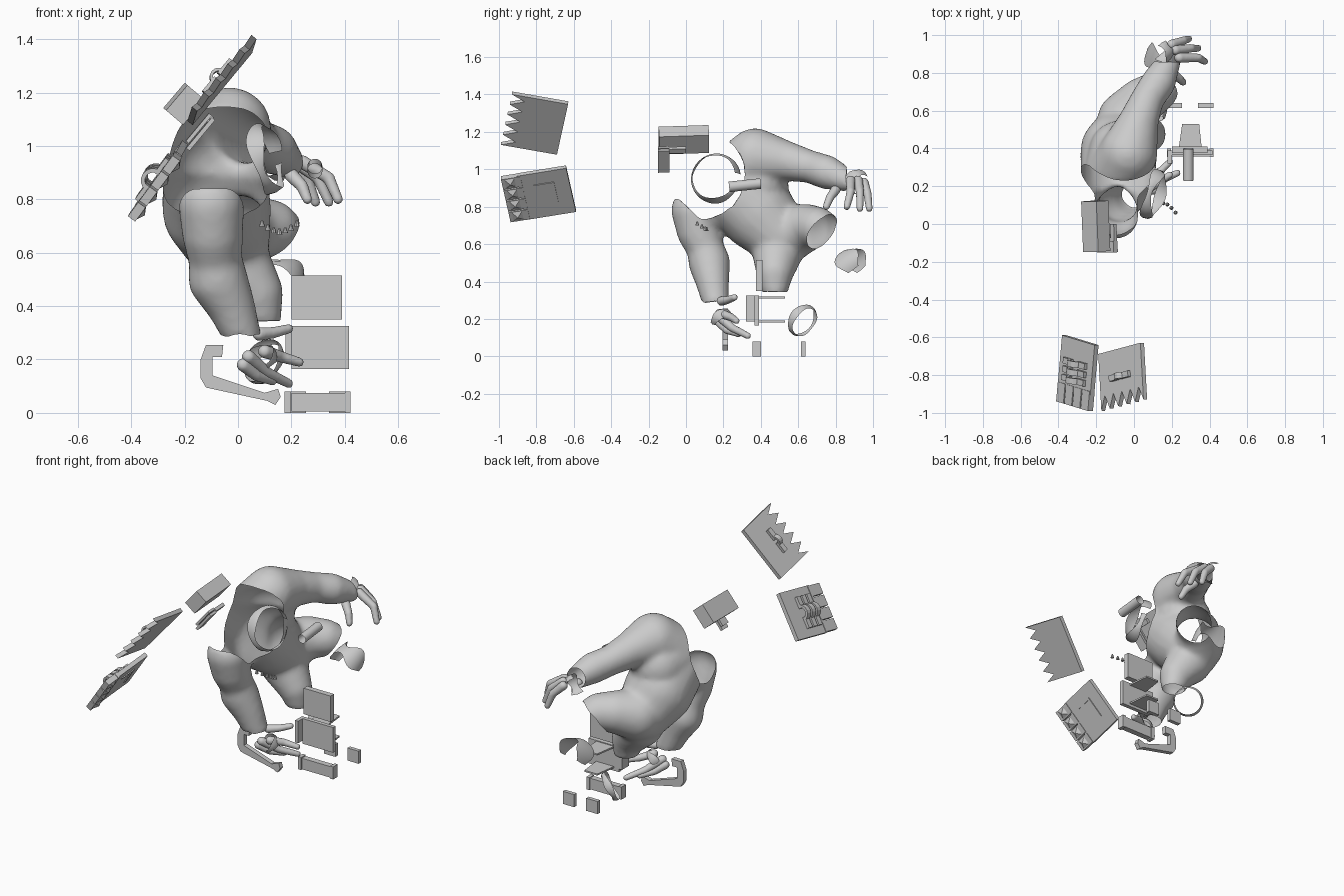
import bpy, bmesh, math
from mathutils import Vector, Matrix

if "Cube" in bpy.data.objects:
    bpy.data.objects.remove(bpy.data.objects["Cube"])

grey = bpy.data.materials.new("plain grey")
grey.diffuse_color = (0.6, 0.6, 0.6, 1)
grey.use_nodes = True
grey.node_tree.nodes["Principled BSDF"].inputs["Base Color"].default_value = grey.diffuse_color


def finish(name, bm, angle=None):
    bmesh.ops.recalc_face_normals(bm, faces=bm.faces)
    me = bpy.data.meshes.new(name)
    bm.to_mesh(me)
    bm.free()
    me.materials.append(grey)
    ob = bpy.data.objects.new(name, me)
    bpy.context.collection.objects.link(ob)
    if angle:
        bpy.ops.object.select_all(action='DESELECT')
        ob.select_set(True)
        bpy.context.view_layer.objects.active = ob
        bpy.ops.object.shade_smooth_by_angle(angle=math.radians(angle))
    return ob


def frame(o, u, v):
    """Matrix with x along u, y along v, z along their normal."""
    u = Vector(u).normalized()
    n = u.cross(Vector(v)).normalized()
    w = n.cross(u)
    m = Matrix((u, w, n)).transposed().to_4x4()
    m.translation = Vector(o)
    return m


def add_box(bm, lo, hi, m=Matrix()):
    lo, hi = Vector(lo), Vector(hi)
    t = Matrix.Translation((lo + hi) / 2) @ Matrix.Diagonal((*(hi - lo), 1))
    bmesh.ops.create_cube(bm, size=1, matrix=m @ t)


def box(name, lo, hi):
    bm = bmesh.new()
    add_box(bm, lo, hi)
    finish(name, bm)


def add_prism(bm, pts, m, a, b):
    lo = [bm.verts.new(m @ Vector((x, y, a))) for x, y in pts]
    hi = [bm.verts.new(m @ Vector((x, y, b))) for x, y in pts]
    n = len(pts)
    bm.faces.new(lo[::-1])
    bm.faces.new(hi)
    for i in range(n):
        bm.faces.new((lo[i], lo[(i + 1) % n], hi[(i + 1) % n], hi[i]))


def blob(name, chains, cut=None, voxel=0.016, smooth=7):
    """Fused muscle shape from tapered chains, then opened by a cut rule."""
    bm = bmesh.new()
    for ch in chains:
        for a, b in zip(ch, ch[1:]):
            for i in range(9):
                p = Vector(a).lerp(Vector(b), i / 8)
                bmesh.ops.create_icosphere(bm, subdivisions=3, radius=p[3],
                                           matrix=Matrix.Translation(p[:3]))
    ob = finish("temp", bm)
    r = ob.modifiers.new("fuse", 'REMESH')
    r.mode, r.voxel_size = 'VOXEL', voxel
    s = ob.modifiers.new("soft", 'SMOOTH')
    s.iterations, s.factor = smooth, 0.5
    dg = bpy.context.evaluated_depsgraph_get()
    me = bpy.data.meshes.new_from_object(ob.evaluated_get(dg))
    bpy.data.objects.remove(ob)
    bm = bmesh.new()
    bm.from_mesh(me)
    if cut:
        gone = [f for f in bm.faces if cut(f.calc_center_median())]
        bmesh.ops.delete(bm, geom=gone, context='FACES')
        # even out the rims of the openings
        for _ in range(5):
            new = {}
            for v in bm.verts:
                near = [e.other_vert(v).co for e in v.link_edges if e.is_boundary]
                if len(near) == 2:
                    new[v] = v.co * 0.5 + (near[0] + near[1]) * 0.25
            for v, co in new.items():
                v.co = co
    return finish(name, bm, 70)


def band(name, c, axis, r0, r1, h, start=0, arc=360, wave=0.0, sq=1.0):
    """Thin open band around an axis."""
    m = Vector(axis).to_track_quat('Z', 'Y').to_matrix().to_4x4()
    m.translation = Vector(c)
    bm, n, rows = bmesh.new(), 32, []
    for i in range(n + 1):
        t = math.radians(start + arc * i / n)
        k = h / 2 * (1 + wave * math.sin(3 * t))
        rows.append([bm.verts.new(m @ Vector((r * math.cos(t), sq * r * math.sin(t), z)))
                     for r, z in ((r0, -k), ((r0 + r1) / 2 + 0.006, 0), (r1, k))])
    for a, b in zip(rows, rows[1:]):
        for j in range(2):
            bm.faces.new((a[j], a[j + 1], b[j + 1], b[j]))
    bmesh.ops.remove_doubles(bm, verts=bm.verts, dist=0.0005)
    finish(name, bm, 60)


# Body with both arms and leg stubs, open at neck, wrists and thighs
def body_cut(p):
    if p.y > 0.08 and (p.y - 0.08) ** 2 + (p.z - 0.97) ** 2 < 0.235 ** 2:
        return True
    if p.y <= 0.08 and ((p.y - .08) * .12 + (p.z - .73) * .13 > 0 or p.z > 0.84):
        return True
    if p.y > 0.6 and p.z < 0.8 and (p - Vector((.16, .705, .665))).dot(Vector((.5, .6, -.55))) > 0:
        return True
    return (p.z < 0.345 and p.y > 0.3) or p.z < 0.29 or (p.y > 0.86 and p.z > 0.8)


blob("body", [
    [(-.085, .26, .88, .20), (-.08, .385, .765, .205), (-.04, .50, .64, .16)],
    [(-.10, .25, .95, .17), (-.07, .38, .92, .17)],
    [(-.10, .25, .95, .17), (-.03, .37, 1.065, .155), (.02, .53, 1.045, .108),
     (.07, .66, 1.015, .088), (.13, .75, .985, .092), (.20, .89, .93, .055)],
    [(-.09, .30, .86, .17), (-.09, .18, .79, .12), (-.10, .06, .76, .12)],
    [(-.10, .045, .78, .125), (-.095, .065, .67, .115), (-.085, .105, .575, .10),
     (-.075, .125, .50, .112), (-.03, .14, .41, .092), (.02, .16, .28, .07)],
    [(-.04, .55, .66, .155), (.04, .65, .69, .125), (.12, .70, .69, .11), (.18, .77, .65, .095)],
    [(-.02, .49, .57, .14), (.07, .475, .45, .10), (.10, .475, .32, .06)],
], body_cut)


# Fingers as curled chains
def finger(name, pts, r):
    blob(name, [[(*p, r * (1 - 0.15 * i)) for i, p in enumerate(pts)]], None, 0.008, 3)


raised = [((.20, .80, .89), (.24, .77, .85), (.26, .75, .80)),
          ((.24, .88, .94), (.34, .88, .88), (.375, .86, .80)),
          ((.22, .92, .94), (.30, .93, .88), (.34, .93, .79)),
          ((.20, .95, .93), (.26, .97, .87), (.29, .98, .79))]
lowered = [((.08, .19, .295), (.13, .22, .30), (.19, .26, .315)),
           ((.02, .18, .18), (.07, .22, .14), (.13, .28, .12)),
           ((.04, .18, .21), (.11, .25, .15), (.19, .33, .11)),
           ((.10, .18, .23), (.16, .24, .21), (.23, .27, .19))]
for i, p in enumerate(raised):
    finger(f"raised_finger_{i + 1}", p, 0.027)
for i, p in enumerate(lowered):
    finger(f"lowered_finger_{i + 1}", p, 0.026)
band("raised_hand_shell", (.15, .92, .93), (.5, .4, -.3), .065, .055, .06, 60, 200, .3)
band("lowered_hand_shell", (.09, .19, .20), (.4, .5, -.6), .06, .05, .04, 0, 220, .3)

# Neck collar and ankle bands
band("neck_collar", (.11, .155, .955), (1, -.3, .25), .135, .12, .045, 10, 340, .5)
band("ankle_band", (.10, .625, .19), (.6, .55, -.4), .09, .08, .035, 0, 360, .3)
band("knee_shell", (.16, .90, .49), (.2, .75, .5), .095, .08, .10, -20, 220, .4)

# Tooth cones in a shallow arc
bm = bmesh.new()
for i in range(7):
    t = i / 6
    c = (.09 + .13 * t, .06 + .05 * math.sin(math.pi * t), .71 - .03 * math.sin(math.pi * t))
    bmesh.ops.create_cone(bm, segments=8, cap_ends=True, radius1=.011, radius2=.004, depth=.022,
                          matrix=Matrix.Translation(c))
finish("teeth", bm, 40)

# Tube
bm = bmesh.new()
bmesh.ops.create_cone(bm, segments=24, cap_ends=False, radius1=.028, radius2=.028, depth=.17,
                      matrix=Matrix.Translation((.288, .315, .915)) @ Matrix.Rotation(math.radians(-84), 4, 'X'))
finish("tube", bm, 40)


# Clasp: bars with an arched loop on the plate's outer face
def add_clasp(bm, m, x, y, s, z, rows):
    for k in range(rows):
        yk = y + (k - (rows - 1) / 2) * .045
        for sx in (-1, 1):
            add_box(bm, (x + sx * s - .035, yk - .016, z), (x + sx * s + .035, yk + .016, z + .018), m)
        arch = [(r * math.cos(math.pi * i / 8), r * math.sin(math.pi * i / 8))
                for r, ii in ((s * .75, range(9)), (s * .5, range(8, -1, -1))) for i in ii]
        am = m @ Matrix.Translation((x, yk, z + .004)) @ Matrix.Rotation(math.pi / 2, 4, 'X')
        add_prism(bm, arch, am, -.016, .016)


# Saw plate with pointed edge
m = frame((-.17, -.69, 1.078), (.225, .06, .272), (.01, -.305, .045))
if m.col[2].x > 0:
    m = m @ Matrix.Diagonal((1, 1, -1, 1))
L, W = .355, .305
saw = [(0, 0), (L, 0), (L, W)]
for i in range(5):
    saw += [(L - (i + .5) * L / 5, W - .075), (L - (i + 1) * L / 5, W)]
bm = bmesh.new()
add_prism(bm, saw, m, 0, .025)
add_clasp(bm, m, L / 2, .15, .045, .025, 1)
finish("saw_plate", bm)

# Studded plate with separate end blocks
m = frame((-.36, -.588, .772), (.17, -.052, .23), (-.035, -.34, -.062))
if m.col[2].x > 0:
    m = m @ Matrix.Diagonal((1, 1, -1, 1))
L = .295
bm = bmesh.new()
add_box(bm, (0, 0, 0), (L, .27, .026), m)
for i in range(4):
    a, b = i * L / 4 + .004, (i + 1) * L / 4 - .004
    add_box(bm, (a, .25, -.004), (b, .355, .03), m)
    cm = m @ Matrix.Translation(((a + b) / 2, .31, -.012)) @ Matrix.Rotation(math.pi / 4, 4, 'Z')
    bmesh.ops.create_cone(bm, segments=4, cap_ends=True, radius1=.0, radius2=.038, depth=.016, matrix=cm)
# raised hook line on the inner face
add_box(bm, (.08, .08, -.006), (.22, .092, 0), m)
add_box(bm, (.208, .08, -.006), (.22, .19, 0), m)
add_clasp(bm, m, L / 2, .17, .062, .026, 3)
finish("stud_plate", bm)

# Block device with grip
m = frame((-.203, .0, 1.158), (.085, 0, .1), (0, 1, .08))
bm = bmesh.new()
add_box(bm, (-.062, -.145, -.042), (.062, .122, .042), m)
finish("device_block", bm)
g = frame((-.145, -.12, 1.055), (.1, 0, .12), (0, 1, .05))
bm = bmesh.new()
add_box(bm, (-.08, -.03, -.018), (.07, .03, -.002), g)
add_box(bm, (-.06, -.03, .002), (.075, .03, .016), g)
add_box(bm, (.045, .03, -.01), (.075, .12, .01), g)
finish("device_grip", bm)

# Panels, shelves and clips
box("upper_panel", (.20, .375, .35), (.39, .41, .515))
box("lower_panel", (.20, .365, .165), (.415, .39, .325))
box("panel_flange", (.178, .32, .185), (.20, .39, .325))
for i, z in enumerate((.31, .182)):
    bm = bmesh.new()
    add_prism(bm, [(.235, .39), (.36, .39), (.345, .53), (.255, .53)], Matrix(), z, z + .01)
    finish(f"shelf_{i + 1}", bm)
box("base_bar", (.20, .358, .005), (.40, .395, .075))
for i, x in enumerate((.175, .40)):
    box(f"bar_end_{i + 1}", (x, .355, 0), (x + .022, .40, .08))
for i, x in enumerate((.175, .34)):
    box(f"small_clip_{i + 1}", (x, .615, 0), (x + .08, .64, .08))

# Crank bar
crank = [(-.14, .2), (-.12, .255), (-.055, .255), (-.06, .21), (-.095, .21), (-.095, .14),
         (.1, .075), (.15, .09), (.16, .06), (.14, .03), (.11, .045), (-.12, .095), (-.14, .13)]
bm = bmesh.new()
add_prism(bm, crank, Matrix.Rotation(math.pi / 2, 4, 'X'), -.225, -.195)
finish("crank_bar", bm)
